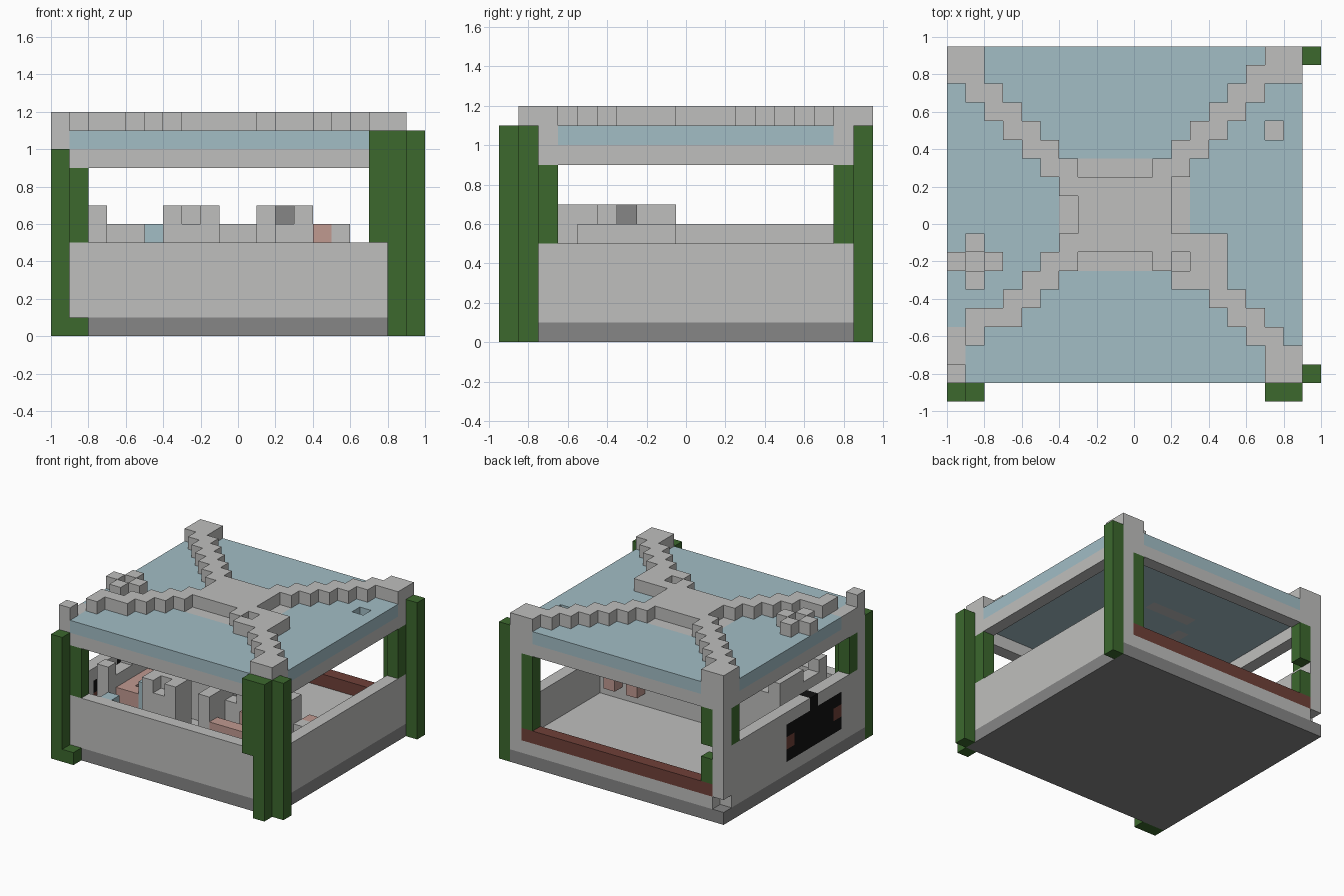
import bpy, bmesh
from mathutils import Vector

cube = bpy.data.objects.get("Cube")
if cube:
    bpy.data.objects.remove(cube, do_unlink=True)

U = 0.1  # block size
ORIGIN = Vector((-1.0, -0.95, 0.0))


def material(name, rgb):
    m = bpy.data.materials.new(name)
    m.use_nodes = True
    m.diffuse_color = (*rgb, 1)
    m.node_tree.nodes["Principled BSDF"].inputs["Base Color"].default_value = (*rgb, 1)
    return m


stone = material("light_stone", (0.52, 0.52, 0.51))
dark = material("dark_stone", (0.24, 0.24, 0.24))
glass = material("blue_glass", (0.36, 0.51, 0.56))
leaf = material("leaf_green", (0.045, 0.14, 0.027))
wood = material("brown_wood", (0.16, 0.052, 0.04))
pink = material("pink_clay", (0.53, 0.32, 0.28))
black = material("black", (0.006, 0.006, 0.006))


def cells(*boxes):
    """Block coordinates covered by boxes (x0, x1, y0, y1, z0, z1), ends excluded."""
    return {(x, y, z) for a, b, c, d, e, f in boxes
            for x in range(a, b) for y in range(c, d) for z in range(e, f)}


def part(name, mat, blocks):
    """Mesh of the exposed sides of a set of blocks."""
    bm = bmesh.new()
    for block in sorted(blocks):
        for axis in range(3):
            for side in (0, 1):
                step = list(block)
                step[axis] += 2 * side - 1
                if tuple(step) in blocks:
                    continue
                u, v = (axis + 1) % 3, (axis + 2) % 3
                quad = []
                for du, dv in ((0, 0), (1, 0), (1, 1), (0, 1)):
                    p = Vector(block)
                    p[axis] += side
                    p[u] += du
                    p[v] += dv
                    quad.append(bm.verts.new(p * U + ORIGIN))
                bm.faces.new(quad if side else quad[::-1])
    bmesh.ops.remove_doubles(bm, verts=bm.verts, dist=U / 100)
    bmesh.ops.dissolve_limit(bm, angle_limit=0.01, verts=bm.verts, edges=bm.edges)
    mesh = bpy.data.meshes.new(name)
    bm.to_mesh(mesh)
    bm.free()
    mesh.materials.append(mat)
    obj = bpy.data.objects.new(name, mesh)
    bpy.context.collection.objects.link(obj)


# Base, floor and walls
part("base", dark, cells((0, 19, 1, 19, 0, 1)))
part("floor", stone, cells((1, 18, 2, 19, 1, 2)))
part("front_wall", stone, cells((0, 19, 1, 2, 1, 5)))
part("left_wall", stone, cells((18, 19, 2, 19, 1, 5)))
panel = cells((0, 1, 4, 11, 2, 5), (0, 1, 7, 8, 5, 6))
panel_ends = cells((0, 1, 4, 5, 3, 4), (0, 1, 10, 11, 3, 4))
part("right_wall", stone, cells((0, 1, 2, 18, 1, 6)) - panel)
part("wall_panel", black, panel - panel_ends)
part("wall_panel_ends", wood, panel_ends)
part("back_sill", wood, cells((1, 18, 18, 19, 2, 3)))

# Corner posts and the beam ring
part("corner_posts", stone, cells(
    (0, 1, 1, 2, 5, 9), (18, 19, 1, 2, 5, 9),
    (0, 1, 18, 19, 2, 9), (18, 19, 18, 19, 5, 9)))
part("roof_beams", stone,
     cells((0, 19, 1, 19, 9, 10)) - cells((1, 18, 2, 18, 9, 10)))

# Glass roof with flush stone blocks and one opening
flush = cells(
    (17, 19, 17, 19, 10, 11), (17, 19, 1, 3, 10, 11),
    (0, 2, 18, 19, 10, 11), (0, 1, 17, 18, 10, 11), (0, 1, 1, 4, 10, 11),
    (7, 11, 12, 13, 10, 11), (7, 11, 7, 8, 10, 11), (6, 7, 9, 11, 10, 11),
    (12, 13, 9, 12, 10, 11), (12, 13, 7, 8, 10, 11), (1, 2, 7, 8, 10, 11))
opening = cells((17, 18, 14, 15, 10, 11))
part("roof_stone_blocks", stone, flush)
part("roof_glass", glass, cells((0, 19, 1, 19, 10, 11)) - flush - opening)


def stair(x, y, dx, dy, count):
    """Diagonal run of two-block steps on the roof."""
    return cells(*((x + i * dx, x + i * dx + 2, y + i * dy, y + i * dy + 1, 11, 12)
                   for i in range(count)))


# Raised stepped cross
cross = cells(
    (7, 12, 8, 12, 11, 12), (6, 7, 11, 12, 11, 12), (6, 7, 8, 9, 11, 12),
    (11, 12, 7, 8, 11, 12), (12, 15, 8, 9, 11, 12), (13, 15, 7, 8, 11, 12),
    (12, 15, 6, 7, 11, 12), (1, 2, 3, 5, 11, 12))
cross |= stair(5, 12, -1, 1, 5) | stair(11, 12, 1, 1, 6)
cross |= stair(14, 5, 1, -1, 3) | stair(5, 7, -1, -1, 4)
caps = cells((0, 2, 17, 19, 11, 12), (17, 19, 17, 19, 11, 12),
             (17, 19, 1, 3, 11, 12), (0, 1, 1, 2, 11, 12))
part("roof_cross", stone, cross | caps)

# Small ring of four blocks on the roof
part("roof_vent", stone, cells((0, 1, 7, 8, 11, 12), (2, 3, 7, 8, 11, 12),
                               (1, 2, 6, 7, 11, 12), (1, 2, 8, 9, 11, 12)))

# Climbing plants outside and inside the corners
part("front_left_vine", leaf, cells(
    (17, 18, 0, 1, 5, 11), (18, 19, 0, 1, 0, 11), (19, 20, 1, 2, 0, 11),
    (18, 19, 2, 3, 5, 9)))
part("front_right_vine", leaf, cells(
    (0, 1, 0, 1, 0, 10), (1, 2, 0, 1, 0, 1), (1, 2, 1, 2, 5, 9), (0, 1, 2, 3, 6, 9)))
part("back_left_vine", leaf, cells(
    (19, 20, 18, 19, 0, 11), (17, 18, 18, 19, 3, 9), (18, 19, 17, 18, 5, 9)))
part("back_right_vine", leaf, cells(
    (1, 2, 18, 19, 3, 5), (1, 2, 18, 19, 6, 9), (0, 1, 17, 18, 6, 9)))

# Room partitions and furniture
part("partition", stone, cells(
    (2, 15, 8, 9, 2, 6), (15, 16, 4, 9, 2, 6), (16, 18, 8, 9, 2, 4),
    (2, 3, 3, 9, 2, 6), (2, 3, 3, 4, 6, 7), (2, 3, 6, 9, 6, 7)))
part("tall_cabinets", stone, cells(
    (6, 7, 3, 4, 2, 7), (8, 9, 3, 4, 2, 7), (6, 9, 4, 5, 2, 7), (7, 8, 3, 4, 2, 6),
    (11, 12, 3, 6, 2, 7), (13, 14, 5, 6, 2, 7), (12, 13, 5, 6, 2, 6)))
part("stove", dark, cells((12, 13, 6, 7, 2, 7)))
part("wash_basin", glass, cells((5, 6, 4, 5, 2, 6), (3, 4, 2, 3, 2, 5)))
part("counters", pink, cells(
    (3, 5, 4, 5, 2, 5), (3, 4, 5, 8, 2, 5), (9, 14, 2, 3, 2, 4),
    (12, 15, 3, 4, 2, 5), (14, 15, 4, 5, 2, 6), (14, 15, 5, 8, 2, 5)))
part("stools", pink, cells((14, 15, 9, 10, 3, 5), (16, 17, 9, 10, 3, 4)))
